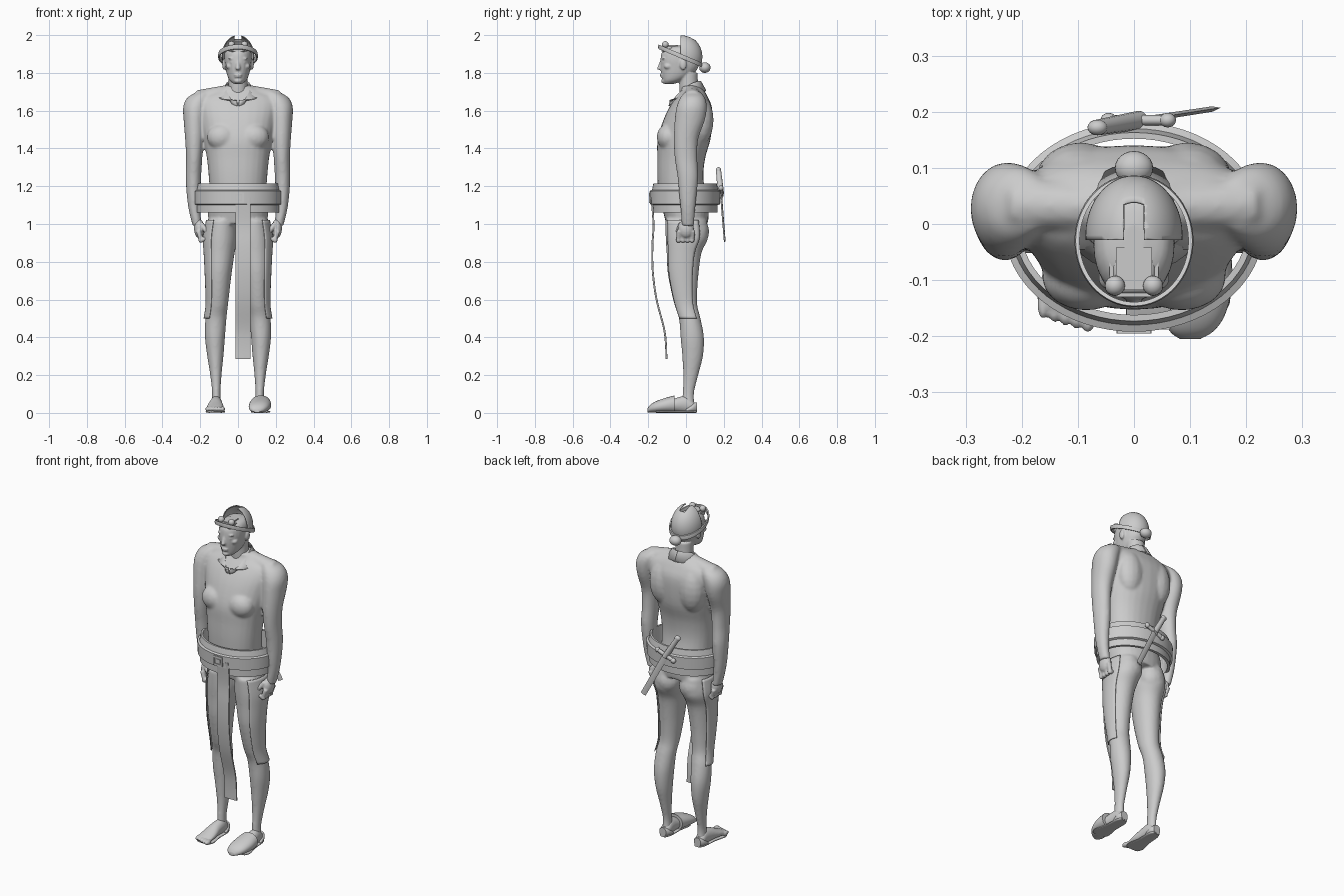
import bpy, bmesh, math
from mathutils import Vector, Matrix

if "Cube" in bpy.data.objects:
    bpy.data.objects.remove(bpy.data.objects["Cube"])

grey = bpy.data.materials.new("plain_grey")
grey.use_nodes = True
COL = (0.6, 0.6, 0.6, 1)
grey.diffuse_color = COL
grey.node_tree.nodes["Principled BSDF"].inputs["Base Color"].default_value = COL


def finish(name, bm, angle=40):
    bmesh.ops.recalc_face_normals(bm, faces=bm.faces)
    me = bpy.data.meshes.new(name)
    bm.to_mesh(me)
    bm.free()
    me.materials.append(grey)
    ob = bpy.data.objects.new(name, me)
    bpy.context.collection.objects.link(ob)
    bpy.ops.object.select_all(action='DESELECT')
    ob.select_set(True)
    bpy.context.view_layer.objects.active = ob
    bpy.ops.object.shade_smooth_by_angle(angle=math.radians(angle))
    return ob


def solidify(ob, t):
    m = ob.modifiers.new("thickness", 'SOLIDIFY')
    m.thickness, m.offset = t, 0


def blend(ob, voxel, rounds):
    # fuses overlapping volumes into one soft skin
    m = ob.modifiers.new("fuse", 'REMESH')
    m.mode, m.voxel_size, m.use_smooth_shade = 'VOXEL', voxel, True
    s = ob.modifiers.new("soften", 'SMOOTH')
    s.factor, s.iterations = 0.5, rounds


def refine(rings, k=4):
    # Catmull-Rom interpolation between cross-sections
    out = []
    for i in range(len(rings) - 1):
        a, b, c, d = (Vector(rings[min(max(j, 0), len(rings) - 1)]) for j in range(i - 1, i + 3))
        for s in range(k):
            t = s / k
            out.append(0.5 * (2 * b + (c - a) * t + (2 * a - 5 * b + 4 * c - d) * t * t
                              + (3 * b - a - 3 * c + d) * t ** 3))
    return out + [Vector(rings[-1])]


def loft(bm, rings, side=1, axis='Z', n=28, arc=None, power=2.2, grow=0):
    # each ring: position on axis, two centre values, two radii
    a0, a1 = arc or (0, 2 * math.pi)
    rows = []
    for t, u, v, ru, rv in refine(rings):
        row = []
        for i in range(n):
            a = a0 + (a1 - a0) * i / ((n - 1) if arc else n)
            c, s = math.cos(a), math.sin(a)
            p = u + (ru + grow) * math.copysign(abs(c) ** (2 / power), c)
            q = v + (rv + grow) * math.copysign(abs(s) ** (2 / power), s)
            row.append(bm.verts.new((side * p, q, t) if axis == 'Z' else (side * p, t, q)))
        rows.append(row)
    for r0, r1 in zip(rows, rows[1:]):
        for i in range(n - 1 if arc else n):
            j = (i + 1) % n
            bm.faces.new((r0[i], r0[j], r1[j], r1[i]))
    if not arc:
        bm.faces.new(rows[0])
        bm.faces.new(rows[-1])


def ball(bm, pos, size, seg=16):
    m = Matrix.Translation(pos) @ Matrix.Diagonal((*size, 1))
    return bmesh.ops.create_uvsphere(bm, u_segments=seg, v_segments=seg // 2 + 2, radius=1, matrix=m)["verts"]


def rod(bm, p0, p1, r0, r1, squash=1, seg=12):
    p0, p1 = Vector(p0), Vector(p1)
    d = p1 - p0
    m = (Matrix.Translation((p0 + p1) / 2) @ d.to_track_quat('Z', 'Y').to_matrix().to_4x4()
         @ Matrix.Diagonal((squash, 1, 1, 1)))
    bmesh.ops.create_cone(bm, cap_ends=True, segments=seg, radius1=r0, radius2=r1, depth=d.length, matrix=m)


def box(bm, pos, size):
    bmesh.ops.create_cube(bm, size=1, matrix=Matrix.Translation(pos) @ Matrix.Diagonal((*size, 1)))


def hoop(name, centre, rx, ry, profile, tilt=0, n=64):
    # closed band: profile of (outward offset, height) swept round an ellipse
    bm = bmesh.new()
    rows = []
    for i in range(n):
        a = 2 * math.pi * i / n
        row = []
        for o, h in profile:
            y = (ry + o) * math.sin(a)
            row.append(bm.verts.new(Vector(centre) + Vector(((rx + o) * math.cos(a), y, h + tilt * y))))
        rows.append(row)
    for i in range(n):
        r0, r1 = rows[i], rows[(i + 1) % n]
        for j in range(len(profile)):
            k = (j + 1) % len(profile)
            bm.faces.new((r0[j], r0[k], r1[k], r1[j]))
    return finish(name, bm, 30)


# body: torso, arms and legs fused together
TORSO = [(1.0, 0, .005, .15, .11), (1.06, 0, 0, .16, .12), (1.15, 0, -.02, .15, .125),
         (1.25, 0, -.03, .155, .122), (1.35, 0, -.025, .165, .127), (1.45, 0, -.01, .182, .14),
         (1.55, 0, .01, .2, .13), (1.62, 0, .025, .215, .112), (1.67, 0, .032, .205, .085),
         (1.705, 0, .035, .13, .062), (1.73, 0, .025, .075, .05)]
ARM = [(1.7, .18, .035, .035, .04), (1.67, .205, .035, .062, .065), (1.62, .225, .03, .065, .08),
       (1.55, .23, .02, .058, .08), (1.45, .23, 0, .05, .065), (1.35, .232, 0, .043, .06),
       (1.25, .236, .01, .041, .055), (1.15, .235, .01, .036, .046), (1.07, .23, .01, .03, .038),
       (.99, .215, .01, .025, .033)]
LEG = [(1.02, .085, 0, .075, .11), (.93, .09, .005, .087, .113), (.85, .095, -.01, .078, .093),
       (.75, .1, -.015, .068, .083), (.65, .104, -.01, .06, .07), (.57, .108, 0, .055, .06),
       (.5, .117, .02, .056, .057), (.4, .122, .033, .053, .062), (.3, .12, .035, .043, .055),
       (.2, .117, .025, .03, .04), (.1, .115, .012, .022, .03), (.03, .115, .012, .026, .036)]
bm = bmesh.new()
loft(bm, TORSO)
for s in (-1, 1):
    loft(bm, ARM, s, power=2)
    loft(bm, LEG, s, power=2)
    ball(bm, (s * .085, -.095, 1.46), (.08, .06, .07))
    ball(bm, (s * .095, .08, 1.55), (.08, .066, .13))
    ball(bm, (s * .08, .055, .96), (.075, .068, .08))
    rod(bm, (s * .04, .03, 1.7), (s * .21, .035, 1.66), .04, .05)
blend(finish("body", bm), .008, 6)

# hands with curled fingers
for s, label in ((1, "left"), (-1, "right")):
    bm = bmesh.new()
    ball(bm, (s * .205, 0, .975), (.028, .042, .05))
    for i in range(4):
        y = -.036 + .024 * i
        rod(bm, (s * .21, y, .965), (s * .195, y - .004, .915), .014, .012)
        rod(bm, (s * .198, y - .004, .915), (s * .16, y - .006, .925), .013, .01)
        ball(bm, (s * .196, y - .004, .914), (.014, .013, .014))
    rod(bm, (s * .195, -.025, 1.0), (s * .158, -.048, .95), .015, .011)
    ball(bm, (s * .158, -.048, .95), (.012, .012, .014))
    blend(finish(label + "_hand", bm), .005, 2)

    # loose cloth panel along the outer thigh
    bm = bmesh.new()
    loft(bm, LEG[:7], s, n=12, arc=(-1.0, .6), power=2, grow=.007)
    solidify(finish(label + "_thigh_panel", bm), .004)

# feet, toes and soles
FOOT = [(.052, .115, .028, .018, .02), (.03, .115, .035, .028, .034), (0, .115, .045, .031, .044),
        (-.05, .118, .042, .036, .038), (-.1, .12, .032, .044, .026), (-.15, .122, .022, .046, .014)]
SOLE = [(.055, .115, .007, .02, .007), (.02, .115, .007, .034, .007), (-.06, .118, .006, .038, .006),
        (-.13, .12, .006, .052, .006), (-.16, .12, .006, .04, .006)]
for s, label in ((1, "left"), (-1, "right")):
    bm = bmesh.new()
    loft(bm, FOOT[:5] if s > 0 else FOOT, s, 'Y', power=2)
    if s < 0:
        for i in range(5):
            x, y = -.082 - .02 * i, -.168 + .006 * i
            ball(bm, (x, y, .02), (.014 - .001 * i, .026, .014))
    blend(finish(label + "_foot", bm), .005, 2)
    bm = bmesh.new()
    loft(bm, SOLE, s, 'Y', power=3)
    finish(label + "_sole", bm)
    bm = bmesh.new()
    loft(bm, [(.057, .115, .03, .022, .026), (.035, .115, .026, .034, .024), (0, .115, .012, .036, .01)], s, 'Y')
    finish(label + "_heel_cup", bm)
bm = bmesh.new()
loft(bm, [(-.205, .1, .012, .018, .01), (-.19, .103, .022, .04, .02), (-.16, .11, .031, .053, .03),
          (-.11, .117, .04, .058, .039), (-.06, .12, .046, .054, .046)], 1, 'Y')
finish("left_slipper", bm)

# head and neck
bm = bmesh.new()
loft(bm, [(1.66, 0, .025, .058, .055), (1.72, 0, .015, .05, .05), (1.8, 0, .012, .05, .05)], power=2)
loft(bm, [(1.742, 0, -.09, .022, .028), (1.76, 0, -.07, .044, .054), (1.79, 0, -.048, .058, .082),
          (1.83, 0, -.035, .067, .1), (1.87, 0, -.035, .072, .1), (1.91, 0, -.033, .07, .094),
          (1.935, 0, -.03, .054, .068), (1.945, 0, -.03, .02, .03)], power=2.1)
rod(bm, (0, -.128, 1.87), (0, -.14, 1.822), .006, .013)
ball(bm, (0, -.14, 1.825), (.013, .014, .01))
ball(bm, (0, -.128, 1.79), (.022, .011, .005))
ball(bm, (0, -.126, 1.78), (.019, .011, .006))
ball(bm, (0, -.118, 1.757), (.02, .014, .012))
for s in (-1, 1):
    ball(bm, (s * .03, -.116, 1.876), (.022, .014, .006))
    ball(bm, (s * .028, -.118, 1.856), (.013, .01, .006))
    ball(bm, (s * .046, -.095, 1.835), (.018, .022, .016))
    ball(bm, (s * .074, -.015, 1.845), (.01, .018, .03))
blend(finish("head", bm), .005, 2)

# open split helmet shell at the back of the head
bm = bmesh.new()
ball(bm, (0, -.02, 1.885), (.084, .104, .113), 48)
for co, no in (((0, -.028, 1.9), (0, -1, 0)), ((0, 0, 1.87), (0, -.35, -1))):
    bmesh.ops.bisect_plane(bm, geom=bm.verts[:] + bm.edges[:] + bm.faces[:],
                           plane_co=co, plane_no=no, clear_outer=True)
for x in (-.018, .018):
    bmesh.ops.bisect_plane(bm, geom=bm.verts[:] + bm.edges[:] + bm.faces[:],
                           plane_co=(x, 0, 0), plane_no=(1, 0, 0))
gap = [f for f in bm.faces if abs(f.calc_center_median().x) < .018 and f.calc_center_median().y < .035]
bmesh.ops.delete(bm, geom=gap, context='FACES')
solidify(finish("helmet_shell", bm), .005)

# front helmet block, studs, tilted headband and back knob
bm = bmesh.new()
box(bm, (0, -.08, 1.925), (.088, .1, .045))
bmesh.ops.bevel(bm, geom=bm.edges[:], offset=.012, segments=3, affect='EDGES')
finish("helmet_front_block", bm)
bm = bmesh.new()
for s in (-1, 1):
    ball(bm, (s * .034, -.11, 1.95), (.018, .018, .018))
finish("helmet_studs", bm)
hoop("headband", (0, -.03, 1.89), .1, .112,
     [(-.003, -.012), (.004, -.012), (.006, 0), (.004, .012), (-.003, .012)], tilt=-.42)
bm = bmesh.new()
ball(bm, (0, .1, 1.828), (.034, .03, .028), 24)
finish("headband_knob", bm)

# shirt collar, one folded half per side
bm = bmesh.new()
for s in (-1, 1):
    rows = []
    for i in range(17):
        t = .06 + (math.pi - .06) * i / 16
        f = (1 + math.cos(t)) / 2
        sn, cs = math.sin(t), math.cos(t)
        rows.append([bm.verts.new((s * x, y, z)) for x, y, z in (
            (.06 * sn, .02 - .08 * cs - .03 * f * f, 1.7 - .075 * f * f),
            (.066 * sn, .015 - .065 * cs - .035 * f * f, 1.755 - .115 * f * f),
            (.098 * sn + .03 * f * sn, .025 - .08 * cs - .03 * f, 1.705 - .05 * f))])
    for a, b in zip(rows, rows[1:]):
        for j in (0, 1):
            bm.faces.new((a[j], a[j + 1], b[j + 1], b[j]))
solidify(finish("collar", bm, 60), .006)

# layered belt with buckle and hanging sash
hoop("belt", (0, -.005, 0), .21, .165,
     [(-.008, 1.06), (.008, 1.06), (.008, 1.1), (.02, 1.105), (.022, 1.175), (.01, 1.18),
      (.003, 1.214), (-.008, 1.214)])
bm = bmesh.new()
for x, z, w, h in ((0, 1.163, .06, .01), (0, 1.117, .06, .01), (-.026, 1.14, .01, .05), (.026, 1.14, .01, .05)):
    box(bm, (x, -.188, z), (w, .014, h))
box(bm, (.005, -.19, 1.14), (.026, .01, .022))
finish("buckle", bm)
bm = bmesh.new()
loft(bm, [(z, .026, y, .04, .005) for z, y in ((1.14, -.183), (1.0, -.172), (.88, -.178), (.75, -.176),
     (.6, -.156), (.45, -.117), (.36, -.106), (.285, -.104))], n=16, power=8)
finish("hanging_sash", bm)

# dagger tucked into the back of the belt
grip, guard, tip = Vector((-.065, .172, 1.285)), Vector((.01, .185, 1.16)), Vector((.14, .205, .91))
bm = bmesh.new()
rod(bm, grip, guard, .014, .017)
ball(bm, grip, (.018, .014, .016))
rod(bm, guard + Vector((-.055, 0, -.01)), guard + Vector((.05, 0, .03)), .012, .012, .8)
for e in ((-.055, 0, -.01), (.05, 0, .03)):
    ball(bm, guard + Vector(e), (.015, .013, .015))
finish("dagger_handle", bm)
bm = bmesh.new()
rod(bm, guard, tip, .018, .016, .3, 4)
finish("dagger_blade", bm)
